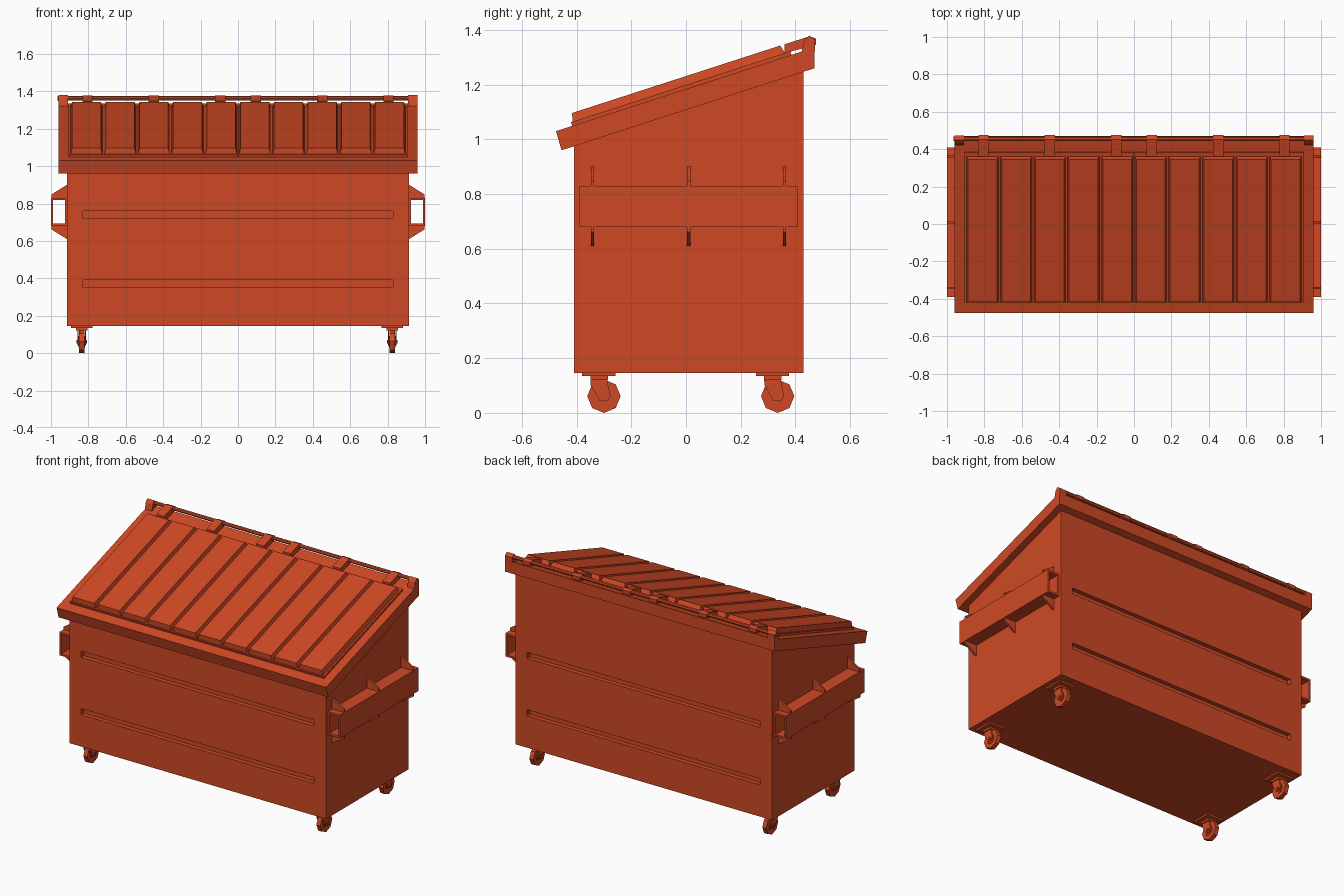
import bpy, bmesh, math
from mathutils import Matrix, Vector

cube = bpy.data.objects.get("Cube")
if cube:
    bpy.data.objects.remove(cube, do_unlink=True)

paint = bpy.data.materials.new("orange_paint")
paint.use_nodes = True
COLOUR = (0.62, 0.066, 0.018, 1)
paint.diffuse_color = COLOUR
paint.node_tree.nodes["Principled BSDF"].inputs["Base Color"].default_value = COLOUR


def finish(name, bm, matrix=None):
    if matrix:
        bm.transform(matrix)
    bmesh.ops.recalc_face_normals(bm, faces=bm.faces)
    mesh = bpy.data.meshes.new(name)
    bm.to_mesh(mesh)
    bm.free()
    mesh.materials.append(paint)
    ob = bpy.data.objects.new(name, mesh)
    bpy.context.collection.objects.link(ob)
    return ob


def box(name, x, y, z, matrix=None, taper=0.0):
    """Box from ranges; taper insets the top rectangle."""
    bm = bmesh.new()
    rings = []
    for h, t in ((z[0], 0), (z[1], taper)):
        rings.append([bm.verts.new((px, py, h)) for px, py in (
            (x[0] + t, y[0] + t), (x[1] - t, y[0] + t),
            (x[1] - t, y[1] - t), (x[0] + t, y[1] - t))])
    low, high = rings
    bm.faces.new(low[::-1])
    bm.faces.new(high)
    for i in range(4):
        j = (i + 1) % 4
        bm.faces.new((low[i], low[j], high[j], high[i]))
    return finish(name, bm, matrix)


def prism(name, outline, start, depth, axis="x"):
    """Extrude an outline: (y, z) along x, or (x, z) along y."""
    bm = bmesh.new()
    if axis == "x":
        verts = [bm.verts.new((start, a, b)) for a, b in outline]
        step = Vector((depth, 0, 0))
    else:
        verts = [bm.verts.new((a, start, b)) for a, b in outline]
        step = Vector((0, depth, 0))
    face = bm.faces.new(verts)
    new = bmesh.ops.extrude_face_region(bm, geom=[face])["geom"]
    bmesh.ops.translate(bm, vec=step, verts=[v for v in new if isinstance(v, bmesh.types.BMVert)])
    return finish(name, bm)


def rod(name, centre, radius, length, sides):
    bm = bmesh.new()
    bmesh.ops.create_cone(bm, cap_ends=True, segments=sides, radius1=radius,
                          radius2=radius, depth=length)
    turn = Matrix.Rotation(math.pi / 2, 4, "Y")
    return finish(name, bm, Matrix.Translation(centre) @ turn)


# Body with long pressed grooves in front and back
body = prism("body", [(-0.41, 0.145), (0.43, 0.145), (0.43, 1.265), (-0.41, 0.99)], -0.915, 1.83)
for y in (-0.41, 0.43):
    for z in (0.37, 0.74):
        cutter = box("groove_cutter", (-0.83, 0.83), (y - 0.028, y + 0.028), (z - 0.02, z + 0.02))
        cutter.hide_render = True
        mod = body.modifiers.new("groove", "BOOLEAN")
        mod.operation = "DIFFERENCE"
        mod.solver = "EXACT"
        mod.object = cutter
        bpy.context.view_layer.objects.active = body
        bpy.ops.object.modifier_apply(modifier=mod.name)
        bpy.data.objects.remove(cutter, do_unlink=True)

# Sloping rim
prism("lid_rim", [(-0.475, 1.03), (-0.455, 0.96), (0.47, 1.26), (0.47, 1.336)], -0.96, 1.92)

# Two lids with raised panels, laid out on the slope
slope = Matrix.Translation((0, -0.475, 1.03)) @ Matrix.Rotation(math.atan(0.324), 4, "X")
for side, label in ((-1, "right"), (1, "left")):
    xs = sorted((side * 0.003, side * 0.905))
    box(label + "_lid", xs, (0.062, 0.905), (-0.005, 0.014), slope)
    for i in range(5):
        mid = side * (0.09 + 0.18 * i)
        box(label + "_lid_panel", (mid - 0.086, mid + 0.086), (0.067, 0.885),
            (0.01, 0.045), slope, 0.009)

    # Hinge straps reaching over the rod
    for x in (0.095, 0.45, 0.805):
        prism(label + "_hinge_strap",
              [(0.36, 1.315), (0.36, 1.347), (0.452, 1.377), (0.475, 1.368), (0.475, 1.345)],
              side * x - 0.0275, 0.055)

    # Rod end bracket
    prism(label + "_rod_bracket",
          [(0.42, 1.31), (0.432, 1.36), (0.45, 1.38), (0.472, 1.365), (0.47, 1.3)],
          side * 0.935 - 0.025, 0.05)

    # Fork pocket: open tube with gussets
    def span(a, b):
        return sorted((side * a, side * b))
    length = (-0.39, 0.41)
    box(label + "_pocket_outer", span(0.988, 1.0), length, (0.68, 0.83))
    box(label + "_pocket_inner", span(0.91, 0.925), length, (0.68, 0.83))
    box(label + "_pocket_top", span(0.91, 0.995), length, (0.818, 0.83))
    box(label + "_pocket_bottom", span(0.91, 0.995), length, (0.68, 0.692))
    for y in (-0.342, 0.01, 0.36):
        for up in (-1, 1):
            shape = [(0.91, 0.07), (0.91, 0.148), (0.998, 0.093), (0.998, 0.07)]
            prism(label + "_pocket_gusset",
                  [(side * a, 0.755 + up * b) for a, b in shape], y - 0.006, 0.012, "y")

rod("hinge_rod", (-0.005, 0.455, 1.362), 0.012, 1.92, 8)

# Casters
for x in (-0.835, 0.825):
    for y in (-0.3, 0.335):
        box("caster_plate", (x - 0.058, x + 0.058), (y - 0.08, y + 0.042), (0.134, 0.147))
        box("caster_swivel", (x - 0.03, x + 0.03), (y - 0.05, y + 0.015), (0.12, 0.136))
        for s in (-1, 1):
            prism("caster_fork", [(y - 0.05, 0.128), (y + 0.01, 0.128), (y + 0.024, 0.06),
                                  (y + 0.01, 0.042), (y - 0.016, 0.046), (y - 0.048, 0.1)],
                  x + s * 0.02 - 0.003, 0.006)
        rod("caster_wheel", (x, y, 0.061), 0.061, 0.028, 8)
        rod("caster_hub", (x, y, 0.061), 0.032, 0.034, 8)
        rod("caster_axle", (x, y, 0.061), 0.01, 0.056, 6)
